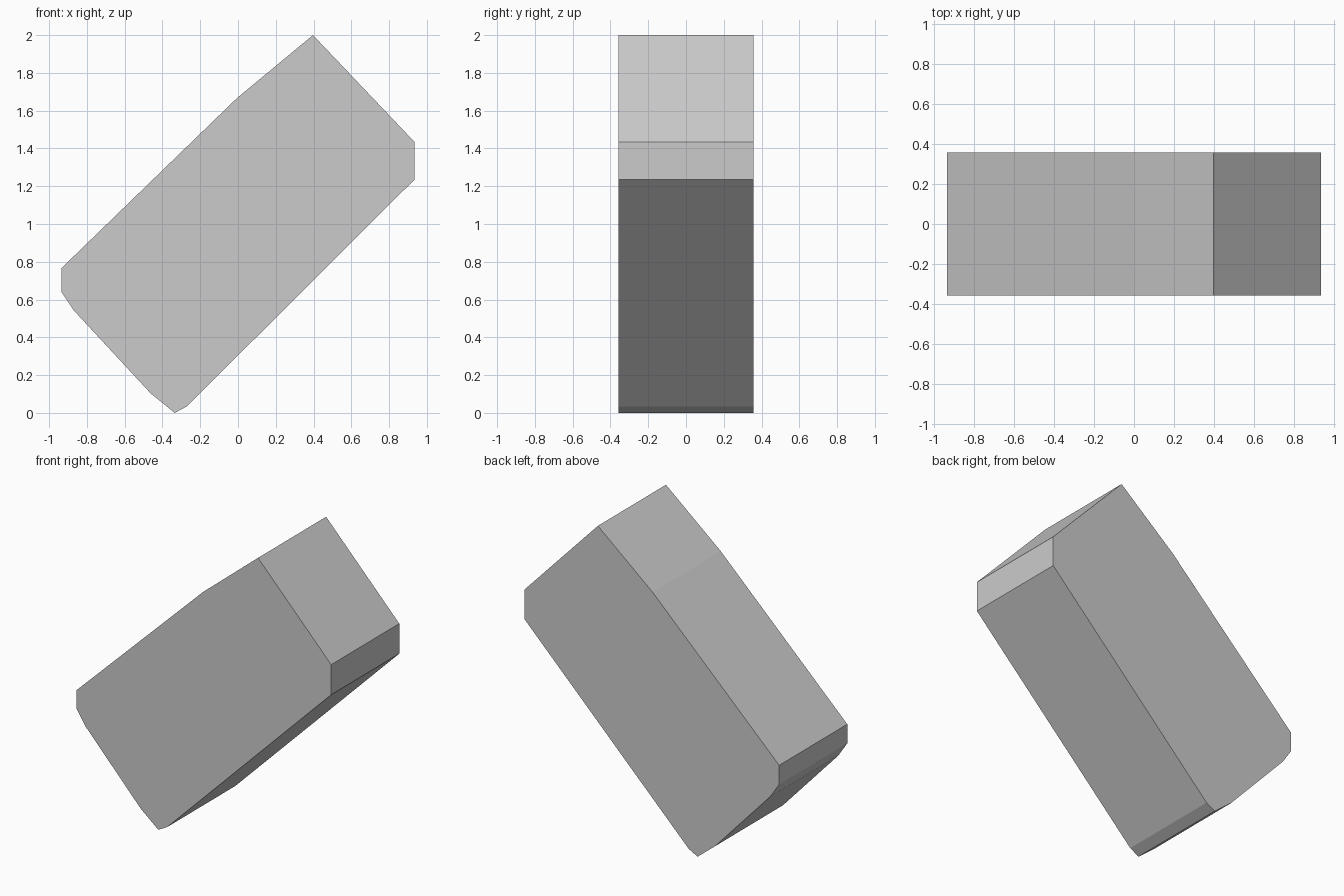
import bpy, bmesh

if "Cube" in bpy.data.objects:
    bpy.data.objects.remove(bpy.data.objects["Cube"])

HALF_DEPTH = 0.357

# Side outline of the tilted block (x, z), counter-clockwise seen from the front
outline = [
    (-0.335, 0.0), (-0.27, 0.035), (0.934, 1.235), (0.934, 1.435),
    (0.397, 2.0), (-0.005, 1.667), (-0.934, 0.767), (-0.934, 0.64),
    (-0.868, 0.541), (-0.462, 0.103),
]

# Front face, extruded straight back
bm = bmesh.new()
front = bm.faces.new([bm.verts.new((x, -HALF_DEPTH, z)) for x, z in outline])
result = bmesh.ops.extrude_face_region(bm, geom=[front], use_keep_orig=True)
back = [g for g in result["geom"] if isinstance(g, bmesh.types.BMVert)]
bmesh.ops.translate(bm, verts=back, vec=(0, 2 * HALF_DEPTH, 0))
bmesh.ops.recalc_face_normals(bm, faces=bm.faces)

mesh = bpy.data.meshes.new("tilted_block")
bm.to_mesh(mesh)
bm.free()
block = bpy.data.objects.new("tilted_block", mesh)
bpy.context.collection.objects.link(block)
